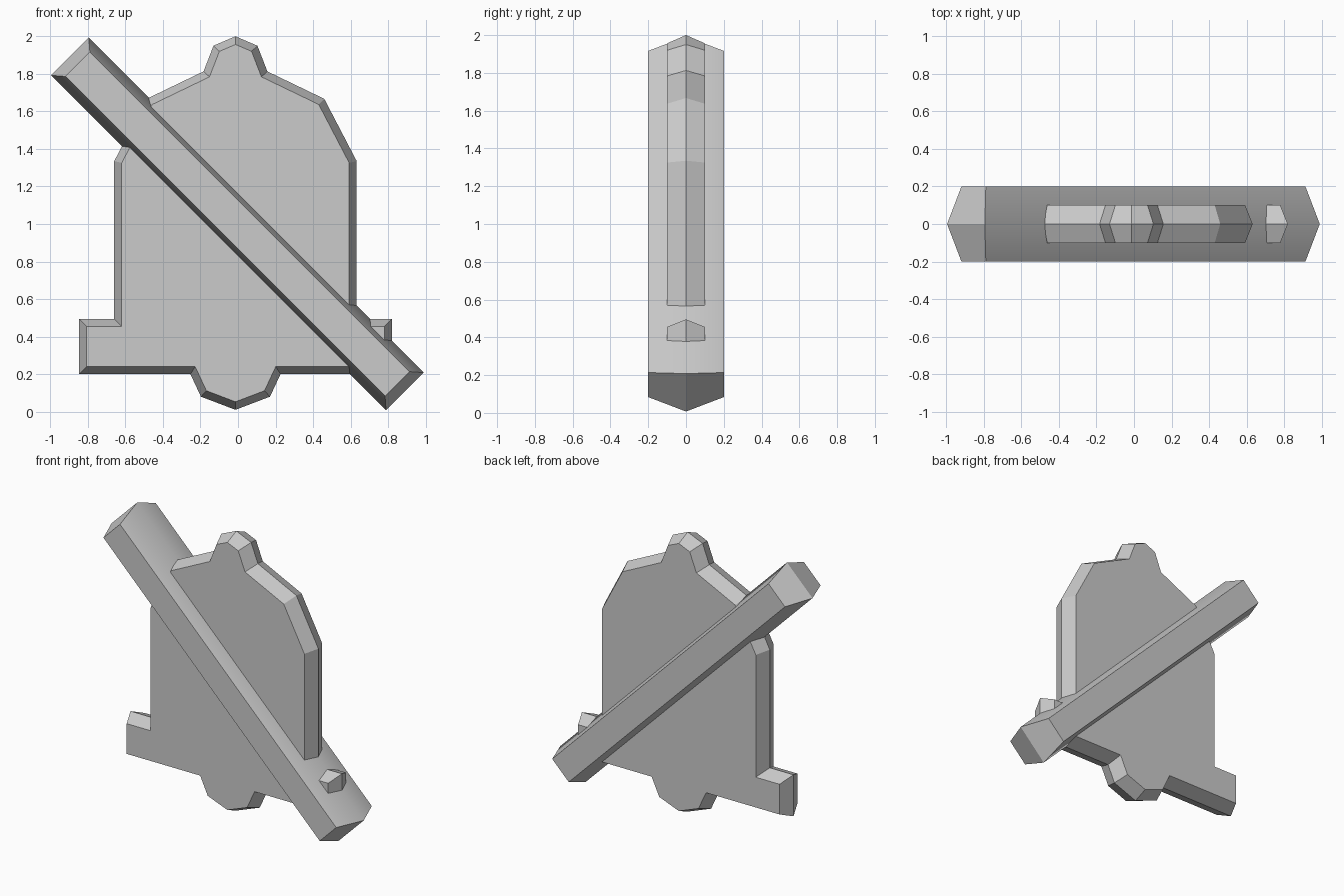
import bpy
import bmesh
import math
from mathutils import Vector, Matrix

cube = bpy.data.objects.get("Cube")
if cube:
    bpy.data.objects.remove(cube, do_unlink=True)

grey = bpy.data.materials.new("light grey")
grey.use_nodes = True
colour = (0.6, 0.6, 0.6, 1)
grey.diffuse_color = colour
grey.node_tree.nodes["Principled BSDF"].inputs["Base Color"].default_value = colour


def inset(points, distances):
    """Move each edge of a counter-clockwise outline inwards by its distance."""
    result = []
    for i, p in enumerate(points):
        e0 = (p - points[i - 1]).normalized()
        e1 = (points[(i + 1) % len(points)] - p).normalized()
        d0, d1 = distances[i - 1], distances[i]
        n0 = Vector((-e0.y, e0.x))
        n1 = Vector((-e1.y, e1.x))
        c = n0.dot(n1)
        a = (d0 - d1 * c) / (1 - c * c)
        b = (d1 - d0 * c) / (1 - c * c)
        result.append(p + n0 * a + n1 * b)
    return result


def ridged_plate(name, outline, distances, half_depth):
    """Plate whose rim rises to a ridge halfway between front and back."""
    face_outline = inset(outline, distances)
    bm = bmesh.new()
    rings = [[bm.verts.new((p.x, y, p.y)) for p in ring] for ring, y in
             ((face_outline, -half_depth), (outline, 0), (face_outline, half_depth))]
    bm.faces.new(rings[0])
    bm.faces.new(rings[2][::-1])
    n = len(outline)
    for a, b in zip(rings, rings[1:]):
        for i in range(n):
            j = (i + 1) % n
            bm.faces.new((a[i], b[i], b[j], a[j]))
    bmesh.ops.recalc_face_normals(bm, faces=bm.faces)
    mesh = bpy.data.meshes.new(name)
    bm.to_mesh(mesh)
    bm.free()
    mesh.materials.append(grey)
    obj = bpy.data.objects.new(name, mesh)
    bpy.context.collection.objects.link(obj)
    return obj


# Bell with knob, brim and clapper: half profile from bottom to top, mirrored
half = [(0.184, 0.08), (0.24, 0.2), (0.833, 0.2), (0.833, 0.495),
        (0.646, 0.495), (0.646, 1.335), (0.473, 1.667), (0.17, 1.813),
        (0.117, 1.95)]
bell_x = -0.0135
right_side = [(0, 0.01)] + half + [(0, 2.0)]
outline = right_side + [(-x, z) for x, z in reversed(half)]
outline = [Vector((x + bell_x, z)) for x, z in outline]
ridged_plate("bell", outline, [0.04] * len(outline), 0.1)

# Diagonal bar crossing the bell
length, width = 1.262, 0.142
turn = Matrix.Rotation(math.radians(-45), 2)
corners = [(-length, -width), (length, -width), (length, width), (-length, width)]
bar_outline = [turn @ Vector(c) + Vector((-0.003, 1.0)) for c in corners]
bar = ridged_plate("slash_bar", bar_outline, [0.05, 0.058] * 2, 0.2)

# Soften the shallow ridge along the bar, keep the other edges sharp
bpy.ops.object.select_all(action="DESELECT")
bar.select_set(True)
bpy.context.view_layer.objects.active = bar
bpy.ops.object.shade_smooth_by_angle(angle=math.radians(30))
